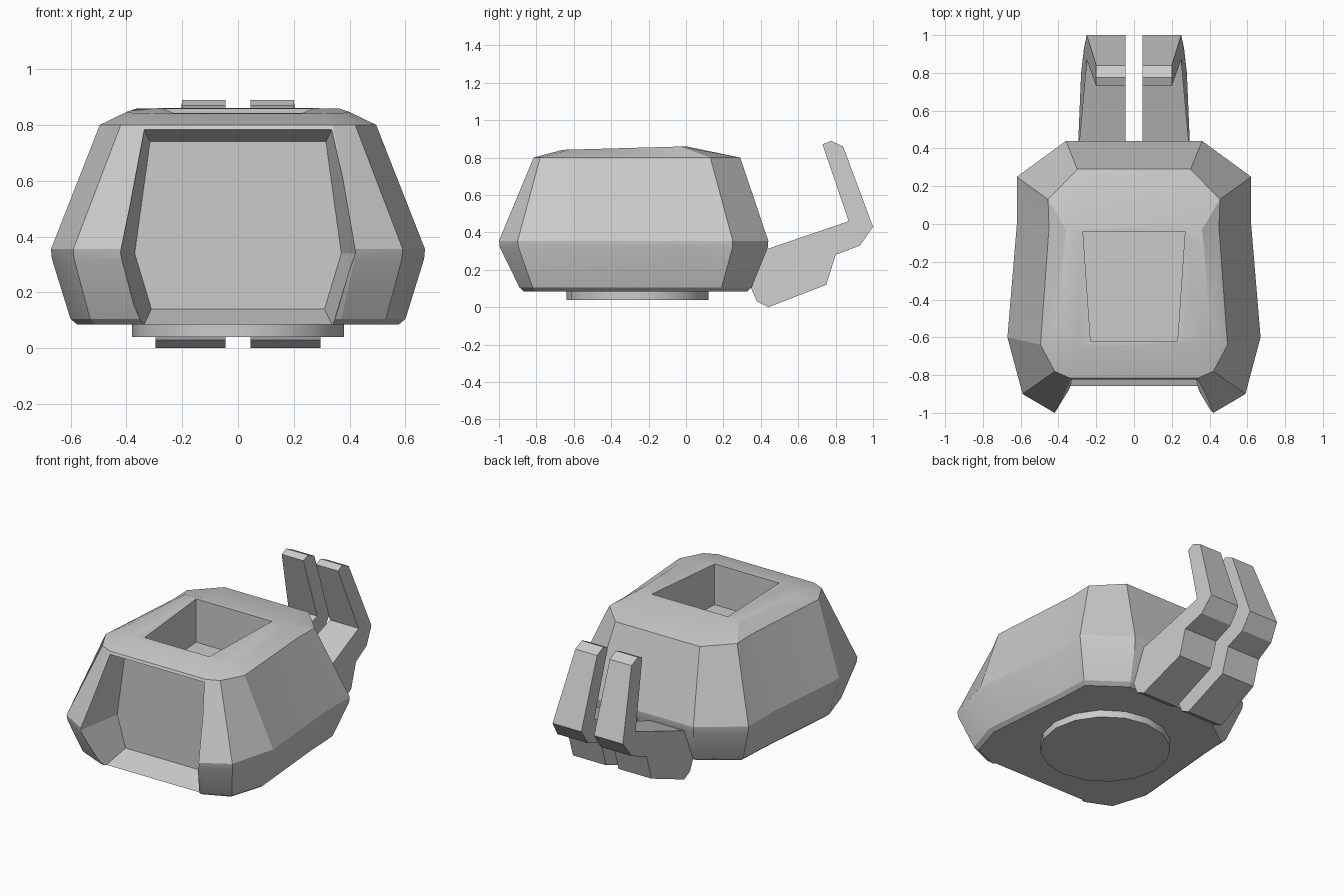
import bpy, math

if "Cube" in bpy.data.objects:
    bpy.data.objects.remove(bpy.data.objects["Cube"])


def make(name, verts, faces, smooth=None):
    me = bpy.data.meshes.new(name)
    me.from_pydata(verts, [], faces)
    ob = bpy.data.objects.new(name, me)
    bpy.context.collection.objects.link(ob)
    bpy.ops.object.select_all(action='DESELECT')
    ob.select_set(True)
    bpy.context.view_layer.objects.active = ob
    bpy.ops.object.mode_set(mode='EDIT')
    bpy.ops.mesh.select_all(action='SELECT')
    bpy.ops.mesh.normals_make_consistent(inside=False)
    bpy.ops.object.mode_set(mode='OBJECT')
    return ob


def loft(name, rings):
    """Skin equal-length rings and cap both ends."""
    n = len(rings[0])
    verts = [p for r in rings for p in r]
    faces = [(k * n + i, k * n + (i + 1) % n, (k + 1) * n + (i + 1) % n, (k + 1) * n + i)
             for k in range(len(rings) - 1) for i in range(n)]
    faces += [tuple(range(n)), tuple(range((len(rings) - 1) * n, len(rings) * n))]
    return make(name, verts, faces)


def mirrored(half, z):
    """Full ring from its right half; z is a number or a function of y."""
    f = z if callable(z) else (lambda y: z)
    return ([(x, y, f(y)) for x, y in half]
            + [(-x, y, f(y)) for x, y in reversed(half)])


def cut(ob, cutter):
    cutter.hide_render = True
    mod = ob.modifiers.new("cut", 'BOOLEAN')
    mod.operation = 'DIFFERENCE'
    mod.solver = 'EXACT'
    mod.object = cutter
    bpy.ops.object.select_all(action='DESELECT')
    ob.select_set(True)
    bpy.context.view_layer.objects.active = ob
    bpy.ops.object.modifier_apply(modifier=mod.name)
    bpy.data.objects.remove(cutter)


# Body shell: rings from the underside to the crown, right half back to front
low = [(.32, .35), (.54, .19), (.55, -.02), (.60, -.6), (.53, -.82), (.37, -.89)]
mid = [(.36, .44), (.62, .25), (.62, 0), (.67, -.6), (.59, -.9), (.42, -1.0)]
shoulder = [(.30, .29), (.455, .13), (.45, -.02), (.495, -.64), (.42, -.78), (.34, -.815)]
crown = [(.24, .0), (.36, -.03), (.37, -.12), (.40, -.5), (.37, -.62), (.30, -.66)]
under = [(x * .96, -.27 + (y + .27) * .965) for x, y in low]
body = loft("body_shell", [
    mirrored(under, .085), mirrored(low, .105),
    mirrored([(x * .995, y * .995) for x, y in mid], .32), mirrored(mid, .355),
    mirrored(shoulder, .80), mirrored(crown, lambda y: .86 + .028 * y)])

# Front recess: hexagonal, widening toward the front
inner = [(.31, .14), (.37, .34), (.315, .74)]


def recess_ring(y):
    d = -.70 - y
    half = [(x + .17 * d, z + .35 * d * s) for (x, z), s in zip(inner, (-1, 0, 1))]
    return [(x, y, z) for x, z in half] + [(-x, y, z) for x, z in reversed(half)]


cut(body, loft("recess_cutter", [recess_ring(-.70), recess_ring(-1.1)]))

# Opening in the top
well = [(.27, -.04), (.23, -.62)]
cut(body, loft("well_cutter", [mirrored(well, .58), mirrored(well, 1.0)]))
bpy.ops.object.shade_smooth_by_angle(angle=math.radians(20))

# Round foot below
circle = [(.38 * math.cos(a), -.26 + .38 * math.sin(a))
          for a in (i * math.tau / 16 for i in range(16))]
loft("round_foot", [[(x, y, z) for x, y in circle] for z in (.04, .10)])
bpy.ops.object.shade_smooth_by_angle(angle=math.radians(30))

# Pair of bent rear fins: side profile as (y, z, outer x)
profile = [(.43, .31, .29), (.87, .46, .25), (.73, .87, .20), (.775, .89, .20),
           (.84, .86, .20), (1.0, .43, .25), (.93, .33, .265), (.80, .28, .28),
           (.75, .12, .28), (.44, .0, .295), (.38, .03, .295), (.34, .12, .295)]
for side, s in (("right", 1), ("left", -1)):
    loft("rear_fin_" + side, [[(s * .045, y, z) for y, z, w in profile],
                              [(s * w, y, z) for y, z, w in profile]])
